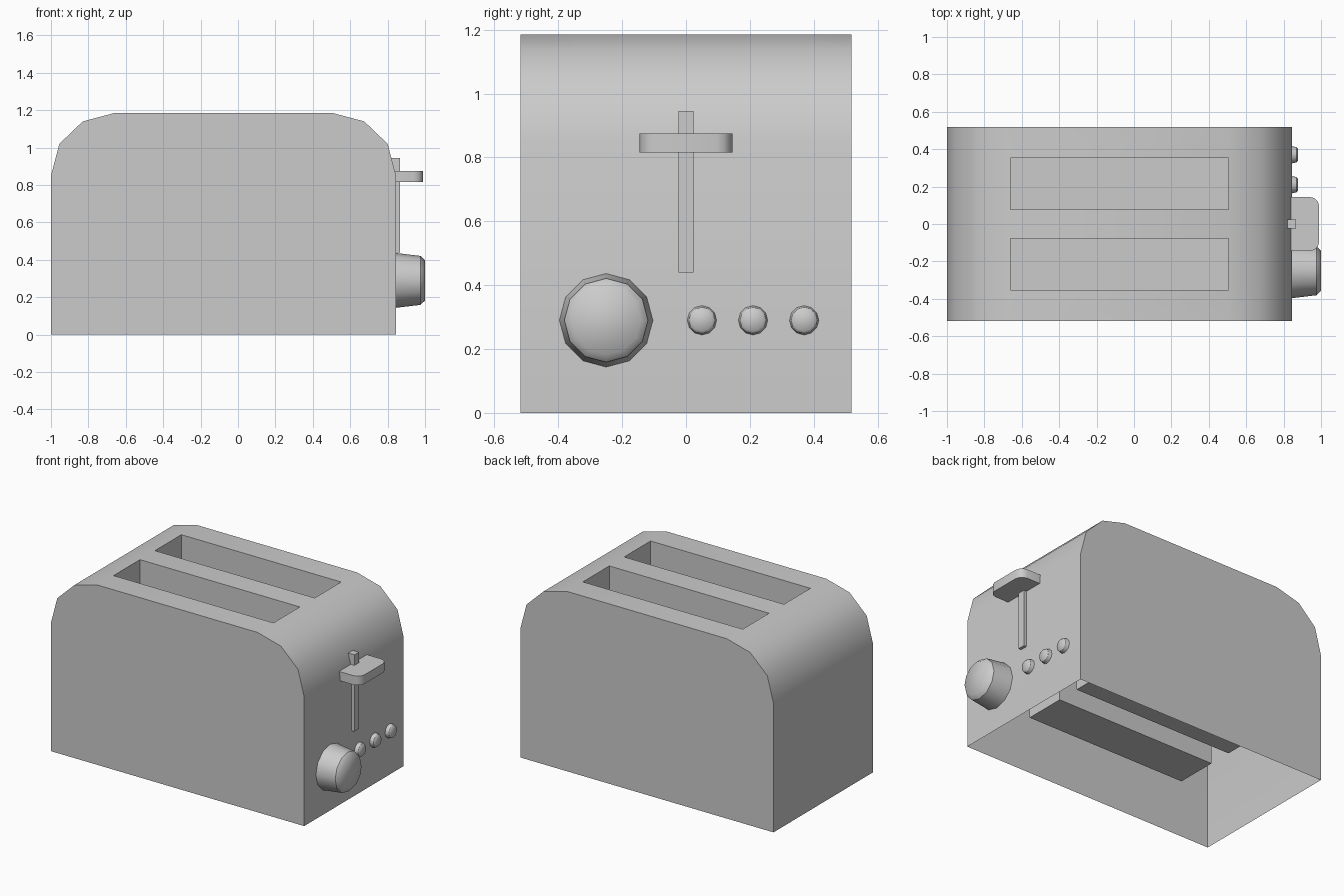
import bpy, bmesh, math

if "Cube" in bpy.data.objects:
    bpy.data.objects.remove(bpy.data.objects["Cube"])


def finish(name, bm, angle=None):
    bmesh.ops.remove_doubles(bm, verts=bm.verts, dist=1e-5)
    bmesh.ops.recalc_face_normals(bm, faces=bm.faces)
    me = bpy.data.meshes.new(name)
    bm.to_mesh(me)
    bm.free()
    ob = bpy.data.objects.new(name, me)
    bpy.context.collection.objects.link(ob)
    if angle:
        bpy.ops.object.select_all(action='DESELECT')
        ob.select_set(True)
        bpy.context.view_layer.objects.active = ob
        bpy.ops.object.shade_smooth_by_angle(angle=math.radians(angle))
    return ob


def prism(name, outline, z0, z1, angle=None):
    """Extrude an XY outline from z0 to z1."""
    bm = bmesh.new()
    lo = [bm.verts.new((x, y, z0)) for x, y in outline]
    hi = [bm.verts.new((x, y, z1)) for x, y in outline]
    bm.faces.new(lo)
    bm.faces.new(hi)
    n = len(outline)
    for i in range(n):
        j = (i + 1) % n
        bm.faces.new((lo[i], lo[j], hi[j], hi[i]))
    return finish(name, bm, angle)


def dial(name, y, z, rings, sides=12):
    """Round control facing +x; rings are (x, radius), sharp rim at the second ring."""
    bm = bmesh.new()
    loops = []
    for x, r in rings:
        loops.append([bm.verts.new((x, y + r * math.cos(math.tau * i / sides),
                                    z + r * math.sin(math.tau * i / sides)))
                      for i in range(sides)])
    for a, b in zip(loops, loops[1:]):
        for i in range(sides):
            j = (i + 1) % sides
            bm.faces.new((a[i], a[j], b[j], b[i]))
    bm.faces.new(loops[-1])
    for f in bm.faces:
        f.smooth = True
    for i in range(sides):
        bm.edges.get((loops[1][i], loops[1][(i + 1) % sides])).smooth = False
    return finish(name, bm)


# Body shell: arched profile swept across y, open below, with two toast pockets
half = [(0.0, 0.0), (0.0, 0.85), (0.045, 1.02), (0.17, 1.14), (0.34, 1.185)]
profile = [(-1 + x, z) for x, z in half] + [(0.845 - x, z) for x, z in reversed(half)]
ys = [-0.5175, -0.3525, -0.0775, 0.0775, 0.3525, 0.5175]
TOP, SLOTS, POCKET_Z = 4, (1, 3), 0.25

bm = bmesh.new()
rows = [[bm.verts.new((x, y, z)) for x, z in profile] for y in ys]
for k, (a, b) in enumerate(zip(rows, rows[1:])):
    for i in range(len(profile) - 1):
        rim = (a[i], a[i + 1], b[i + 1], b[i])
        if i == TOP and k in SLOTS:
            # pocket walls and floor
            floor = [bm.verts.new((v.co.x, v.co.y, POCKET_Z)) for v in rim]
            bm.faces.new(floor)
            for m in range(4):
                n = (m + 1) % 4
                bm.faces.new((rim[m], rim[n], floor[n], floor[m]))
        else:
            bm.faces.new(rim)
bm.faces.new(rows[0])
bm.faces.new(rows[-1])
finish("toaster_body", bm, 40)

# Lever track
prism("lever_track", [(0.82, -0.024), (0.865, -0.024), (0.865, 0.024), (0.82, 0.024)],
      0.44, 0.945)

# Lever handle with rounded outer corners
corner = [(0.83, 0.145), (0.94, 0.145), (0.965, 0.138), (0.983, 0.12), (0.99, 0.095)]
prism("lever_handle", [(x, -y) for x, y in corner] + corner[::-1], 0.815, 0.875, 40)

# Browning knob
dial("browning_knob", -0.25, 0.29, [(0.84, 0.147), (0.975, 0.131), (1.0, 0.108)])

# Push buttons
for i, y in enumerate((0.05, 0.21, 0.37)):
    dial(f"button_{i + 1}", y, 0.29, [(0.84, 0.047), (0.868, 0.041), (0.876, 0.033)])
